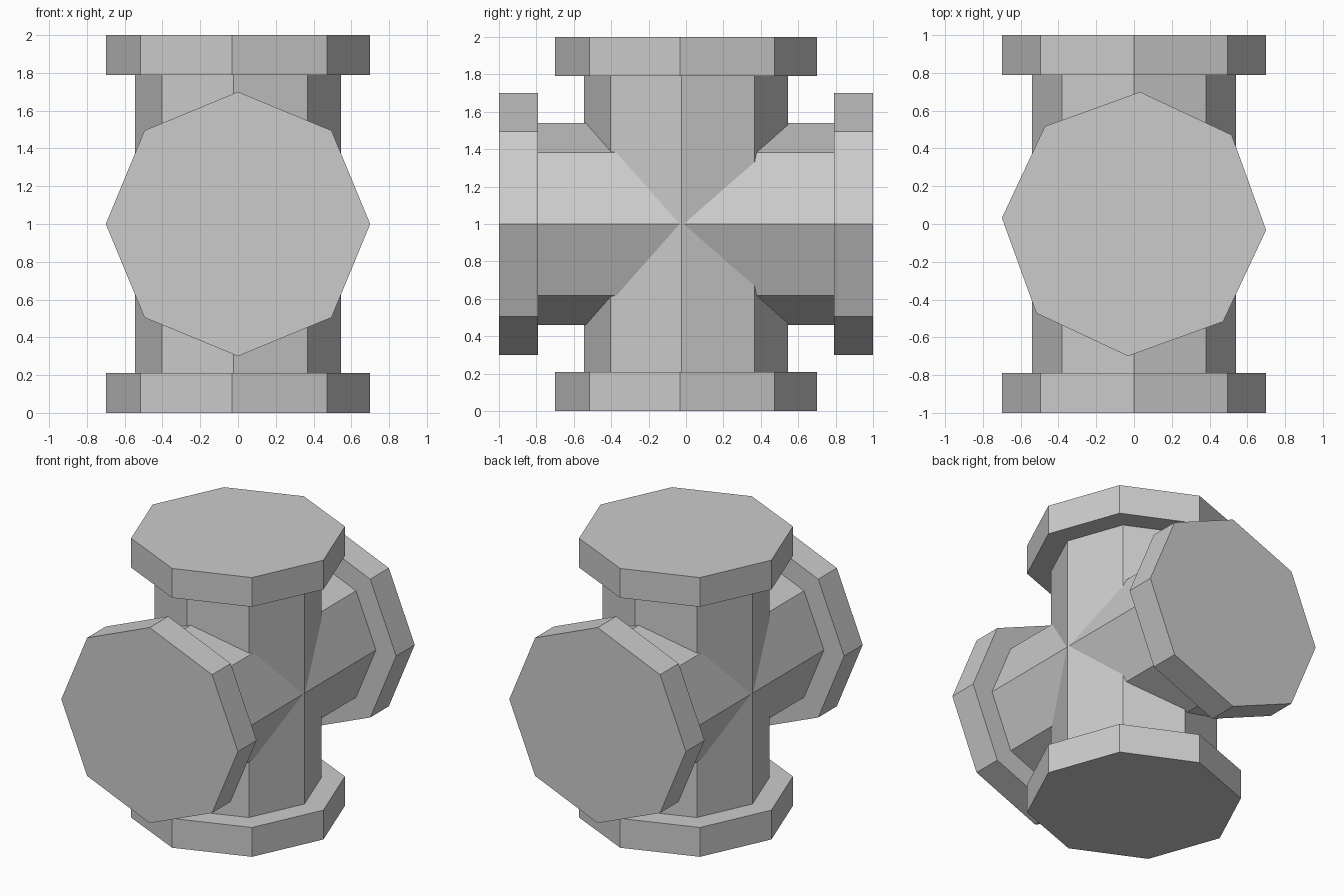
import bpy
import bmesh
from math import cos, sin, pi, radians
from mathutils import Matrix

if "Cube" in bpy.data.objects:
    bpy.data.objects.remove(bpy.data.objects["Cube"])

SIDES = 8


def flanged_pipe(name, pipe_radius, transform):
    """Octagonal pipe with a wide capped flange at both ends, 2 units long."""
    profile = [(0.70, -1.0), (0.70, -0.79), (pipe_radius, -0.79),
               (pipe_radius, 0.79), (0.70, 0.79), (0.70, 1.0)]
    bm = bmesh.new()
    rings = [[bm.verts.new((r * cos(2 * pi * i / SIDES),
                            r * sin(2 * pi * i / SIDES), z))
              for i in range(SIDES)] for r, z in profile]
    for low, high in zip(rings, rings[1:]):
        for i in range(SIDES):
            j = (i + 1) % SIDES
            bm.faces.new((low[i], low[j], high[j], high[i]))
    # End caps
    bm.faces.new(rings[0][::-1])
    bm.faces.new(rings[-1])
    bm.transform(transform)
    bmesh.ops.recalc_face_normals(bm, faces=bm.faces)
    mesh = bpy.data.meshes.new(name)
    bm.to_mesh(mesh)
    bm.free()
    obj = bpy.data.objects.new(name, mesh)
    obj.location.z = 1.0
    bpy.context.collection.objects.link(obj)
    return obj


# Upright pipe, turned very slightly about its axis
flanged_pipe("vertical_pipe", 0.545, Matrix.Rotation(radians(-2.6), 4, 'Z'))
# Cross pipe running front to back
flanged_pipe("horizontal_pipe", 0.54, Matrix.Rotation(radians(90), 4, 'X'))
